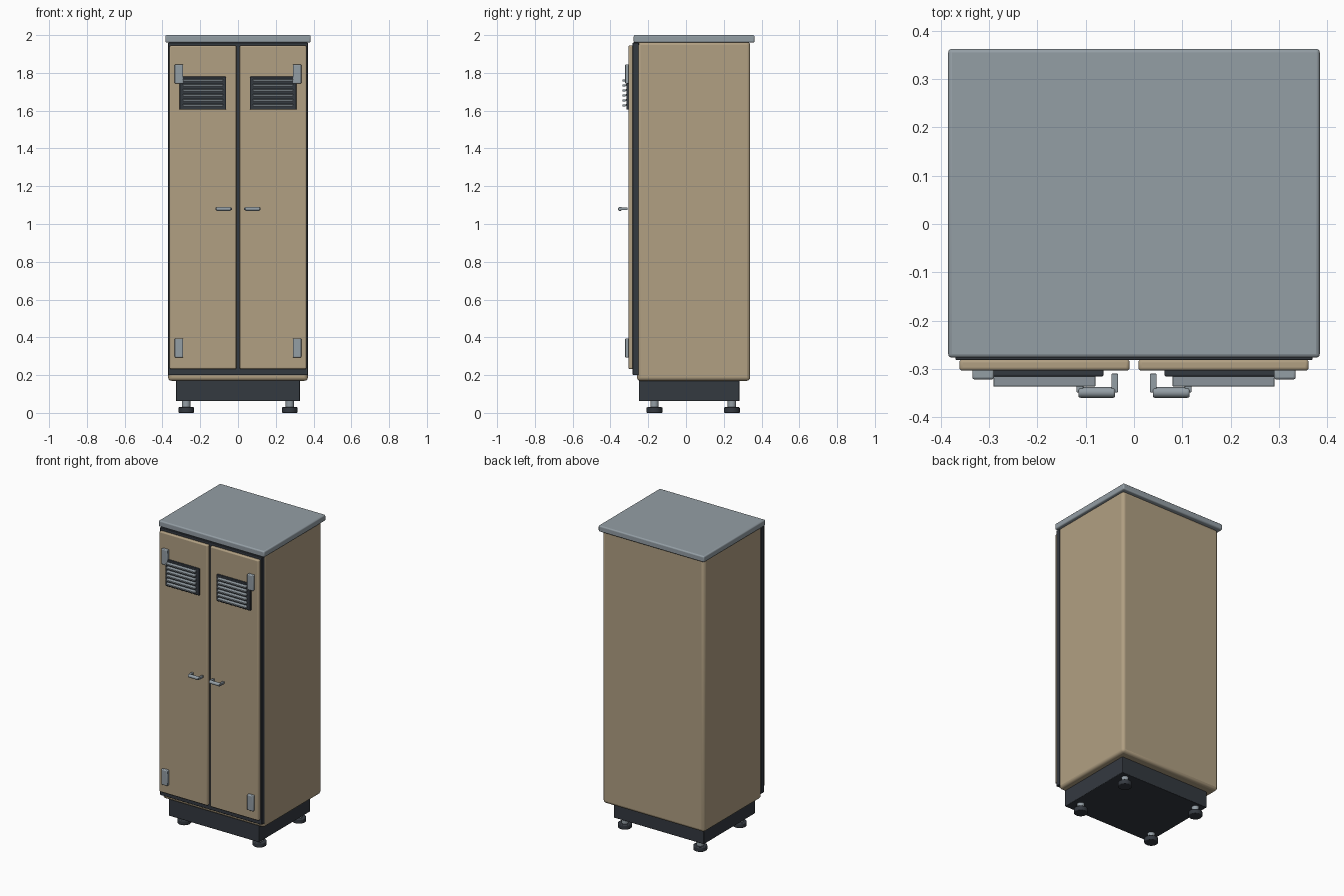
import bpy, math

if "Cube" in bpy.data.objects:
    bpy.data.objects.remove(bpy.data.objects["Cube"])


def material(name, rgb):
    m = bpy.data.materials.new(name)
    m.diffuse_color = (*rgb, 1.0)
    m.use_nodes = True
    m.node_tree.nodes["Principled BSDF"].inputs["Base Color"].default_value = m.diffuse_color
    return m


TAN = material("tan_paint", (0.44, 0.35, 0.225))
GREY = material("grey_metal", (0.295, 0.342, 0.375))
DARK = material("dark_trim", (0.034, 0.041, 0.051))


def finish(ob, name, mat, bevel, segments=3):
    """Name, colour, round the edges and shade."""
    ob.name = name
    ob.data.materials.append(mat)
    bpy.ops.object.transform_apply(location=False, rotation=True, scale=True)
    if bevel:
        mod = ob.modifiers.new("rounded_edges", 'BEVEL')
        mod.width = bevel
        mod.segments = segments
        mod.limit_method = 'ANGLE'
        mod.angle_limit = math.radians(40)
    bpy.ops.object.shade_smooth_by_angle(angle=math.radians(35))
    return ob


def box(name, x, y, z, mat, bevel=0.0, tilt=0.0):
    """Box given by its (min, max) range on each axis."""
    centre = [(a + b) / 2 for a, b in (x, y, z)]
    bpy.ops.mesh.primitive_cube_add(size=1, location=centre, rotation=(tilt, 0, 0))
    ob = bpy.context.object
    ob.scale = [abs(b - a) for a, b in (x, y, z)]
    return finish(ob, name, mat, bevel)


def cylinder(name, centre, radius, length, mat, bevel=0.0, rotation=(0, 0, 0)):
    bpy.ops.mesh.primitive_cylinder_add(vertices=24, radius=radius, depth=length,
                                        location=centre, rotation=rotation)
    return finish(bpy.context.object, name, mat, bevel)


# Cabinet carcass, top slab, plinth and front frame
box("cabinet_body", (-0.37, 0.37), (-0.26, 0.34), (0.17, 1.965), TAN, 0.018)
box("top_slab", (-0.385, 0.385), (-0.277, 0.363), (1.96, 2.0), GREY, 0.008)
box("plinth", (-0.328, 0.328), (-0.25, 0.283), (0.062, 0.18), DARK, 0.004)
box("front_frame", (-0.37, 0.37), (-0.282, -0.25), (0.2, 1.96), DARK, 0.003)

# Levelling feet
for x in (-0.274, 0.274):
    for y in (-0.167, 0.243):
        cylinder("foot_stem", (x, y, 0.045), 0.022, 0.05, GREY)
        cylinder("foot_pad", (x, y, 0.015), 0.042, 0.03, DARK, 0.005)

# Each door with its hinges, louvred vent and handle
for s, side in ((-1, "left"), (1, "right")):
    def span(a, b):
        return tuple(sorted((s * a, s * b)))

    box(side + "_door", span(0.009, 0.362), (-0.304, -0.28), (0.232, 1.945), TAN, 0.007)

    for label, z in (("lower", 0.344), ("upper", 1.794)):
        box(f"{side}_{label}_hinge", span(0.29, 0.335), (-0.322, -0.30),
            (z - 0.051, z + 0.051), GREY, 0.005)

    box(side + "_vent_panel", span(0.063, 0.31), (-0.316, -0.30), (1.605, 1.78), DARK, 0.004)
    for i in range(6):
        z = 1.628 + i * 0.0265
        box(f"{side}_vent_slat_{i + 1}", span(0.08, 0.291), (-0.336, -0.311),
            (z - 0.005, z + 0.005), GREY, 0.001, tilt=math.radians(8))

    cylinder(side + "_handle_bar", (s * 0.077, -0.349, 1.08), 0.011, 0.076, GREY, 0.004,
             rotation=(0, math.pi / 2, 0))
    for x in (0.04, 0.112):
        box(side + "_handle_post", span(x - 0.007, x + 0.007), (-0.349, -0.31),
            (1.073, 1.087), GREY, 0.002)
